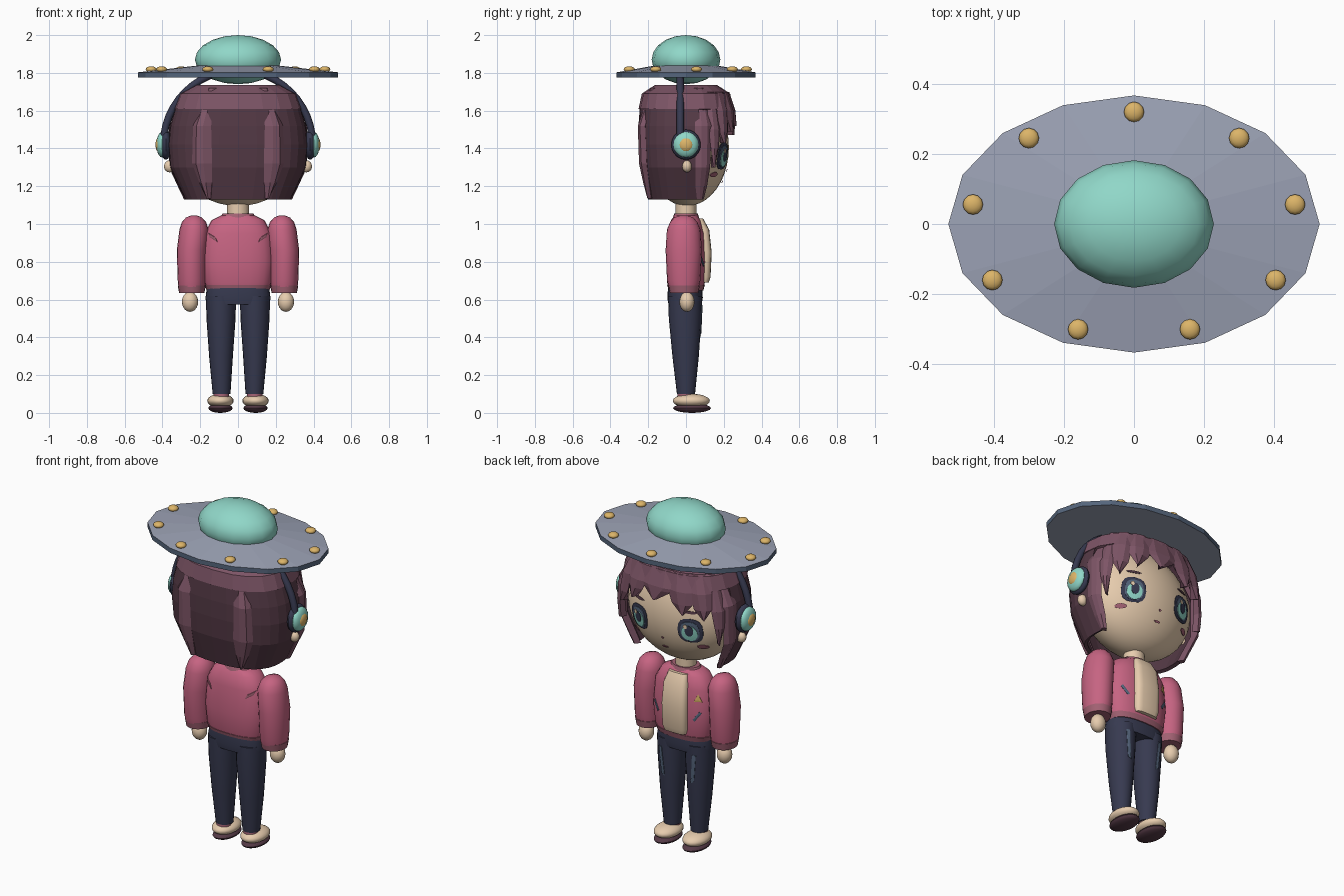
import bpy, bmesh
from math import sin, cos, pi, radians, copysign

if "Cube" in bpy.data.objects:
    bpy.data.objects.remove(bpy.data.objects["Cube"], do_unlink=True)


def material(name, r, g, b):
    m = bpy.data.materials.new(name)
    m.use_nodes = True
    m.diffuse_color = (r, g, b, 1)
    m.node_tree.nodes["Principled BSDF"].inputs["Base Color"].default_value = (r, g, b, 1)
    return m


TEAL = material("teal", .28, .68, .58)
GREY = material("blue grey", .33, .36, .46)
SLATE = material("slate", .09, .13, .20)
GOLD = material("gold", .72, .46, .14)
PLUM = material("plum", .205, .09, .133)
MAROON = material("dark maroon", .09, .042, .061)
SKIN = material("cream skin", .87, .66, .46)
PINK = material("rose pink", .565, .127, .223)
NAVY = material("navy", .038, .042, .08)
MAUVE = material("mauve", .36, .12, .17)


def finish(name, bm, mat, smooth=True, thick=0):
    bmesh.ops.recalc_face_normals(bm, faces=bm.faces)
    me = bpy.data.meshes.new(name)
    bm.to_mesh(me)
    bm.free()
    me.materials.append(mat)
    if smooth:
        me.shade_smooth()
        me.set_sharp_from_angle(angle=radians(40))
    ob = bpy.data.objects.new(name, me)
    bpy.context.collection.objects.link(ob)
    if thick:
        mod = ob.modifiers.new("thickness", "SOLIDIFY")
        mod.thickness = thick
    return ob


def ball(name, loc, radii, mat, seg=16, rings=10):
    bm = bmesh.new()
    bmesh.ops.create_uvsphere(bm, u_segments=seg, v_segments=rings, radius=1)
    bmesh.ops.scale(bm, vec=radii, verts=bm.verts)
    bmesh.ops.translate(bm, vec=loc, verts=bm.verts)
    return finish(name, bm, mat)


def spow(v, p):
    return copysign(abs(v) ** p, v)


def loft(name, rings, mat, sides=20, p=1.0, arc=None, cap=True, smooth=True, thick=0):
    """Stack of (z, cx, cy, rx, ry) superellipses; arc gives an open sheet."""
    a0, a1 = arc or (0, 2 * pi)
    count = sides + 1 if arc else sides
    bm = bmesh.new()
    rows = []
    for z, cx, cy, rx, ry in rings:
        angles = [a0 + (a1 - a0) * i / sides for i in range(count)]
        rows.append([bm.verts.new((cx + rx * spow(cos(a), p), cy + ry * spow(sin(a), p), z)) for a in angles])
    for low, high in zip(rows, rows[1:]):
        for i in range(sides):
            j = (i + 1) % count
            bm.faces.new((low[i], low[j], high[j], high[i]))
    if cap:
        bm.faces.new(rows[0])
        bm.faces.new(rows[-1])
    return finish(name, bm, mat, smooth, thick)


def ring_at(rings, z):
    """Linear blend of a ring list at height z."""
    z = min(max(z, rings[0][0]), rings[-1][0])
    for a, b in zip(rings, rings[1:]):
        if z <= b[0]:
            t = (z - a[0]) / (b[0] - a[0])
            return [u + (v - u) * t for u, v in zip(a, b)]


def loft_y(rings, p=1.0, side=1):
    def surface(x, z):
        _, cx, cy, rx, ry = ring_at(rings, z)
        return cy + side * ry * max(0, 1 - abs((x - cx) / rx) ** (2 / p)) ** (p / 2)
    return surface


def patch(name, outline, surface, mat, lift=.005):
    """Thin plate in x, z laid over a surface."""
    cx = sum(q[0] for q in outline) / len(outline)
    cz = sum(q[1] for q in outline) / len(outline)
    bm = bmesh.new()

    def vert(x, z):
        y = surface(x, z)
        return bm.verts.new((x, y + copysign(lift, y), z))
    rows = [[vert(cx + (x - cx) * k, cz + (z - cz) * k) for x, z in outline] for k in (.4, .7, 1)]
    n = len(outline)
    bm.faces.new(rows[0])
    for a, b in zip(rows, rows[1:]):
        for i in range(n):
            j = (i + 1) % n
            bm.faces.new((a[i], a[j], b[j], b[i]))
    return finish(name, bm, mat, False, .003)


def oval(cx, cz, rx, rz, n=14, p=1.0):
    return [(cx + rx * spow(cos(2 * pi * i / n), p), cz + rz * spow(sin(2 * pi * i / n), p)) for i in range(n)]


# Saucer hat
saucer = loft("saucer_brim", [(1.775, 0, 0, .53, .367), (1.803, 0, 0, .53, .367), (1.838, 0, 0, .22, .17)],
              GREY, 16, smooth=False)
saucer.data.materials.append(SLATE)
for f in saucer.data.polygons:
    f.material_index = int(abs(f.normal.z) < .5)
ball("saucer_dome", (0, 0, 1.87), (.228, .182, .13), TEAL)
for i in range(9):
    a = pi / 2 + i * 2 * pi / 9
    ball(f"saucer_lamp_{i + 1}", (.467 * cos(a), .32 * sin(a), 1.819), (.029, .029, .016), GOLD, 12, 8)

# Head and face
HEAD = (.34, .222, .31)
ball("head", (0, .005, 1.405), HEAD, SKIN, 32, 20)
loft("neck", [(1.02, 0, 0, .058, .055), (1.13, 0, 0, .058, .055)], SKIN, 16)


def face_y(x, z):
    return .005 + HEAD[1] * max(0, 1 - (x / HEAD[0]) ** 2 - ((z - 1.405) / HEAD[2]) ** 2) ** .5


patch("nose", oval(0, 1.285, .008, .006, 8), face_y, MAUVE)
patch("mouth", oval(0, 1.225, .02, .006, 8), face_y, MAUVE)
for s, side in ((1, "left"), (-1, "right")):
    ex = s * .165
    patch(f"{side}_eye_outline", oval(ex, 1.36, .066, .072, 16, .75), face_y, NAVY, .005)
    patch(f"{side}_eye_ring", oval(ex, 1.357, .05, .058, 16, .8), face_y, SLATE, .008)
    patch(f"{side}_iris", oval(ex, 1.347, .042, .046), face_y, TEAL, .011)
    patch(f"{side}_pupil", oval(ex, 1.362, .022, .032), face_y, NAVY, .014)
    patch(f"{side}_eye_glint", oval(ex + .018, 1.388, .011, .013, 8), face_y, SKIN, .017)
    patch(f"{side}_brow", oval(ex, 1.468, .04, .008, 8), face_y, MAROON)
    patch(f"{side}_blush", oval(s * .215, 1.262, .028, .013, 10), face_y, MAUVE)
    ball(f"{side}_ear", (s * .362, .005, 1.305), (.03, .025, .032), SKIN, 12, 8)

# Hair: cap, back sheet and faceted locks
HAIR = [(1.13, 0, 0, .28, .20), (1.30, 0, 0, .36, .243), (1.42, 0, 0, .37, .252), (1.52, 0, 0, .36, .252),
        (1.61, 0, 0, .335, .245), (1.69, 0, 0, .305, .228), (1.735, 0, 0, .22, .16)]
loft("hair_back", HAIR[:5], MAROON, 18, .8, (radians(-192), radians(12)), False, False, .02)
cap_rings = [(z, x, y, rx + .006, ry + .006) for z, x, y, rx, ry in HAIR[4:]]
loft("hair_cap", cap_rings, PLUM, 20, .8, cap=False, smooth=False, thick=.02)
loft("hair_crown", [(1.71, 0, 0, .25, .18), (1.737, 0, 0, .21, .15)], PLUM, 20, .8, smooth=False)


def lock(name, angle, steps, ridge=.028):
    """Tapered lock that follows the hair shape; steps are (z, half angle)."""
    bm = bmesh.new()
    rows = []
    for z, w in steps:
        _, _, _, rx, ry = ring_at(HAIR, z)
        row = []
        for off, out in ((-w, .004), (-w * .35, ridge), (w * .35, ridge), (w, .004), (0, -.025)):
            a = radians(angle + off)
            row.append(bm.verts.new(((rx + out) * spow(cos(a), .8), (ry + out) * spow(sin(a), .8), z)))
        rows.append(row)
    for a, b in zip(rows, rows[1:]):
        for i in range(5):
            j = (i + 1) % 5
            bm.faces.new((a[i], a[j], b[j], b[i]))
    bm.faces.new(rows[0])
    bm.faces.new(rows[-1])
    return finish(name, bm, PLUM, False)


for mirror, side in ((False, "left"), (True, "right")):
    def turn(a):
        return 180 - a if mirror else a
    lock(f"{side}_back_lock", turn(-63), [(1.72, 6), (1.52, 9), (1.32, 10), (1.22, 7), (1.135, 2)], .022)
    lock(f"{side}_side_lock", turn(17), [(1.72, 8), (1.52, 10), (1.3, 9), (1.2, 8), (1.13, 5)], .014)
    lock(f"{side}_temple_lock", turn(32), [(1.7, 8), (1.5, 9), (1.4, 6), (1.3, 1)], .014)
for i, (angle, width, tip) in enumerate([(48, 12, 1.43), (67, 13, 1.49), (88, 14, 1.52),
                                         (109, 13, 1.47), (130, 13, 1.45)]):
    lock(f"fringe_lock_{i + 1}", angle, [(1.7, width), (1.6, width), (tip + .06, width * .75), (tip, 1)], .016)

# Headphones
curve = bpy.data.curves.new("headband", "CURVE")
curve.dimensions = "3D"
curve.bevel_depth = .019
curve.bevel_resolution = 2
spline = curve.splines.new("POLY")
spline.points.add(24)
for i, pt in enumerate(spline.points):
    a = pi * i / 24
    pt.co = (.395 * cos(a), -.03, 1.42 + .395 * sin(a), 1)
curve.materials.append(NAVY)
bpy.context.collection.objects.link(bpy.data.objects.new("headband", curve))
for s, side in ((1, "left"), (-1, "right")):
    ball(f"{side}_ear_cushion", (s * .382, 0, 1.42), (.032, .078, .08), NAVY)
    ball(f"{side}_ear_cup", (s * .402, 0, 1.42), (.03, .066, .068), TEAL)
    ball(f"{side}_ear_button", (s * .417, 0, 1.42), (.02, .04, .04), GOLD)

# Jacket and shirt
TORSO = [(.655, 0, 0, .165, .09), (.69, 0, 0, .178, .1), (.80, 0, 0, .19, .105), (.95, 0, 0, .178, .098),
         (1.02, 0, 0, .14, .08), (1.045, 0, 0, .09, .06)]
loft("jacket_body", TORSO, PINK, 24, .8)
loft("jacket_hem", [(.648, 0, 0, .166, .092), (.678, 0, 0, .178, .1)], MAUVE, 24, .8)
loft("collar", [(1.025, 0, 0, .1, .072), (1.055, 0, 0, .082, .062)], MAUVE)
loft("shirt_front", [(.69, 0, .08, .07, .04), (.72, 0, .08, .078, .05), (.85, 0, .08, .08, .056),
                     (.97, 0, .07, .075, .053), (1.03, 0, .05, .06, .04)], SKIN, 20, .5)
chest, back = loft_y(TORSO, .8), loft_y(TORSO, .8, -1)
patch("gold_badge", [(-.155, .89), (-.115, .89), (-.135, .935)], chest, GOLD)
for s, side in ((1, "left"), (-1, "right")):
    patch(f"{side}_pocket_slit", [(s * .11, .785), (s * .12, .775), (s * .155, .825), (s * .145, .835)], chest, SLATE)
    patch(f"{side}_back_slash", [(s * .11, .905), (s * .12, .93), (s * .16, .955), (s * .15, .93)], back, MAUVE)

# Sleeves and hands
for s, side in ((1, "left"), (-1, "right")):
    x = s * .245
    sleeve = [(.65, .068, .075), (.70, .074, .088), (.86, .079, .096), (.97, .077, .089),
              (1.01, .064, .072), (1.035, .042, .05), (1.046, .012, .015)]
    loft(f"{side}_sleeve", [(z, x - s * .012 * (z > .9), -.012, rx, ry) for z, rx, ry in sleeve], PINK)
    loft(f"{side}_cuff", [(.635, x, -.01, .067, .075), (.675, x, -.01, .074, .083)], MAUVE)
    ball(f"{side}_hand", (s * .254, .005, .588), (.043, .04, .053), SKIN)

# Trousers, socks and shoes
loft("trouser_hips", [(.575, 0, -.005, .168, .088), (.61, 0, -.005, .172, .094), (.665, 0, -.005, .165, .09)],
     NAVY, 24, .8)
for s, side in ((1, "left"), (-1, "right")):
    leg = [(.10, s * .087, 0, .047, .048), (.30, s * .09, -.002, .063, .07),
           (.50, s * .09, -.005, .077, .086), (.62, s * .09, -.005, .08, .09)]
    loft(f"{side}_trouser_leg", leg, NAVY)
    patch(f"{side}_trouser_tear", [(s * .085, .4), (s * .105, .41), (s * .12, .57), (s * .1, .57)],
          loft_y(leg), SLATE)
    loft(f"{side}_sock", [(.07, s * .088, -.005, .042, .043), (.115, s * .088, -.002, .04, .042)], MAUVE)
    ball(f"{side}_shoe", (s * .093, .028, .064), (.07, .098, .037), SKIN, 20, 12)
    ball(f"{side}_shoe_sole", (s * .093, .032, .025), (.064, .1, .025), MAROON, 20, 10)
